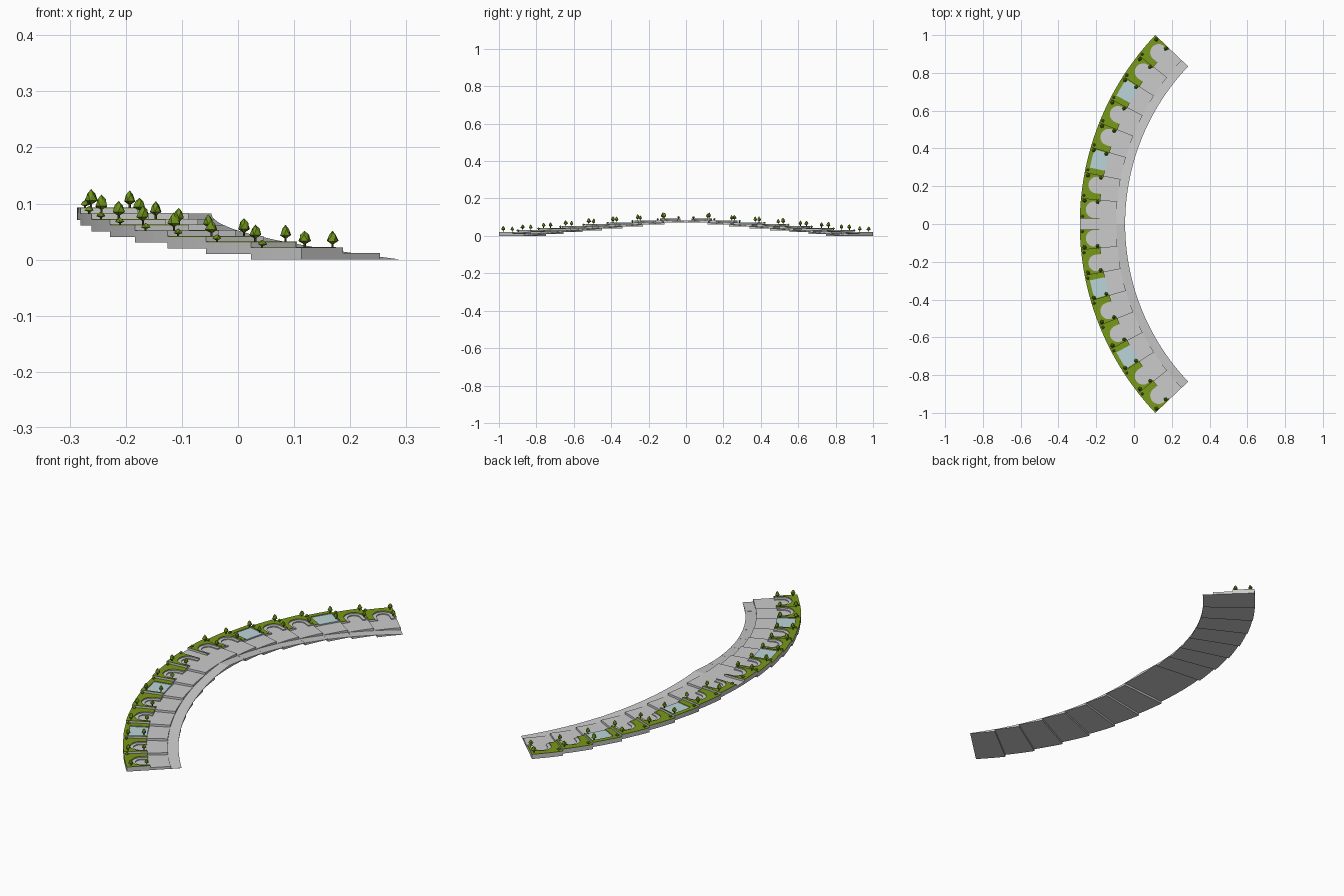
import bpy, bmesh, math, random
from mathutils import Vector, Matrix

if "Cube" in bpy.data.objects:
    bpy.data.objects.remove(bpy.data.objects["Cube"])

random.seed(4)
CX, RO, RI = 1.163, 1.45, 1.21      # arc centre x, outer and inner radius
R_ROAD, R_GARDEN = 1.257, 1.347     # road / forecourt / garden limits
END, N, STEP = 43.6, 8, 0.0101      # half angle, plots per side, rise per plot
PITCH = END / N
UC, R_MID = 1.40, 1.375             # radius for arc-length, court centre radius


def material(name, rgb):
    m = bpy.data.materials.new(name)
    m.diffuse_color = (*rgb, 1)
    m.use_nodes = True
    m.node_tree.nodes["Principled BSDF"].inputs["Base Color"].default_value = m.diffuse_color
    return m


GRASS = material("grass_green", (0.19, 0.32, 0.01))
LEAF = material("leaf_green", (0.15, 0.28, 0.01))
WATER = material("water_blue", (0.5, 0.66, 0.7))
BARK = material("bark_brown", (0.07, 0.05, 0.03))


def polar(t, r, z, side):
    a = math.radians(t)
    return Vector((CX - r * math.cos(a), side * r * math.sin(a), z))


def finish(bm, name, mat=None):
    bmesh.ops.recalc_face_normals(bm, faces=bm.faces)
    me = bpy.data.meshes.new(name)
    bm.to_mesh(me)
    bm.free()
    ob = bpy.data.objects.new(name, me)
    bpy.context.collection.objects.link(ob)
    if mat:
        me.materials.append(mat)
    return ob


def prism(bm, outline, z0, top, side):
    """Extrude an (angle, radius) outline from z0 to a height or height function."""
    f = top if callable(top) else (lambda t: top)
    lo = [bm.verts.new(polar(t, r, z0, side)) for t, r in outline]
    hi = [bm.verts.new(polar(t, r, f(t), side)) for t, r in outline]
    bm.faces.new(lo)
    bm.faces.new(hi)
    for i in range(len(lo)):
        j = (i + 1) % len(lo)
        bm.faces.new((lo[i], lo[j], hi[j], hi[i]))


def arc(t0, t1, r, n=5):
    return [(t0 + (t1 - t0) * i / n, r) for i in range(n + 1)]


def sector(t0, t1, r0, r1):
    return arc(t0, t1, r1) + arc(t1, t0, r0)


def u_curve(tc, rho, n=12):
    """U opening toward the road, from low-angle leg to high-angle leg."""
    pts = [(tc + math.degrees(rho * math.cos(a) / UC), R_MID + rho * math.sin(a))
           for a in (math.pi - math.pi * i / n for i in range(n + 1))]
    return [(pts[0][0], R_GARDEN)] + pts + [(pts[-1][0], R_GARDEN)]


def tree(leaf, trunk, t, r, z, side, h, w):
    p = polar(t, r, z, side)
    spin = Matrix.Rotation(random.uniform(0, 6.28), 4, 'Z')
    bmesh.ops.create_cone(trunk, cap_ends=True, segments=5, radius1=0.002, radius2=0.002,
                          depth=0.3 * h, matrix=Matrix.Translation(p + Vector((0, 0, 0.15 * h))))
    vs = bmesh.ops.create_icosphere(leaf, subdivisions=1, radius=1)["verts"]
    for v in vs:
        k = 0.85 - 0.45 * v.co.z + random.uniform(-0.12, 0.12)   # pointed crown
        v.co = Vector((v.co.x * w * k, v.co.y * w * k, (v.co.z + 1) * 0.42 * h))
        v.co = spin @ v.co + p + Vector((0, 0, 0.16 * h))


parts = {n: bmesh.new() for n in ("terrace_slabs", "ramped_road", "garden_walls", "lawns",
                                  "court_benches", "pool_water", "tree_crowns", "tree_trunks")}

for side in (-1, 1):
    for k in range(N):
        hi_t, lo_t = END - k * PITCH, END - (k + 1) * PITCH   # hi_t is the lower end
        z = k * STEP
        # flat terrace and sloping road wedge
        prism(parts["terrace_slabs"], sector(lo_t, hi_t, R_ROAD, RO), z, z + 0.012, side)
        prism(parts["ramped_road"], sector(lo_t, hi_t, RI, R_ROAD), z - 0.0005 * (k > 0),
              lambda t: z + 0.0006 + 0.0105 * (hi_t - t) / PITCH, side)

        # raised garden with a U-shaped court or a pool cut into it
        tc = (lo_t + hi_t) / 2 + 0.45
        g0 = 1.2 if k == N - 1 else lo_t       # open passage at the centre
        pool = k in (2, 5)
        if pool:
            notch = [(tc - 2, R_GARDEN)] + arc(tc - 2, tc + 2, 1.428) + [(tc + 2, R_GARDEN)]
            prism(parts["pool_water"], sector(tc - 2, tc + 2, R_GARDEN, 1.428),
                  z + 0.012, z + 0.018, side)
        else:
            notch = u_curve(tc, 0.045)
            inner = u_curve(tc, 0.030)
            prism(parts["court_benches"], notch + inner[::-1], z + 0.012, z + 0.0165, side)
        outline = [(g0, R_GARDEN)] + notch + [(hi_t, R_GARDEN)] + arc(hi_t, g0, RO)
        prism(parts["garden_walls"], outline, z + 0.012, z + 0.0205, side)
        prism(parts["lawns"], outline, z + 0.0205, z + 0.022, side)

        # trees beside each court, plus a low bush
        def plant(t, r, h, w):
            tree(parts["tree_crowns"], parts["tree_trunks"], t, r, z + 0.022, side, h, w)
        plant(hi_t - 0.55, 1.361, random.uniform(0.026, 0.032), 0.011)
        plant(hi_t - 0.5, 1.43, random.uniform(0.028, 0.035), 0.012)
        plant(max(lo_t + 0.6, 1.6), 1.436, 0.013, 0.009)

mats = {"lawns": GRASS, "pool_water": WATER, "tree_crowns": LEAF, "tree_trunks": BARK}
for name, bm in parts.items():
    finish(bm, name, mats.get(name))
